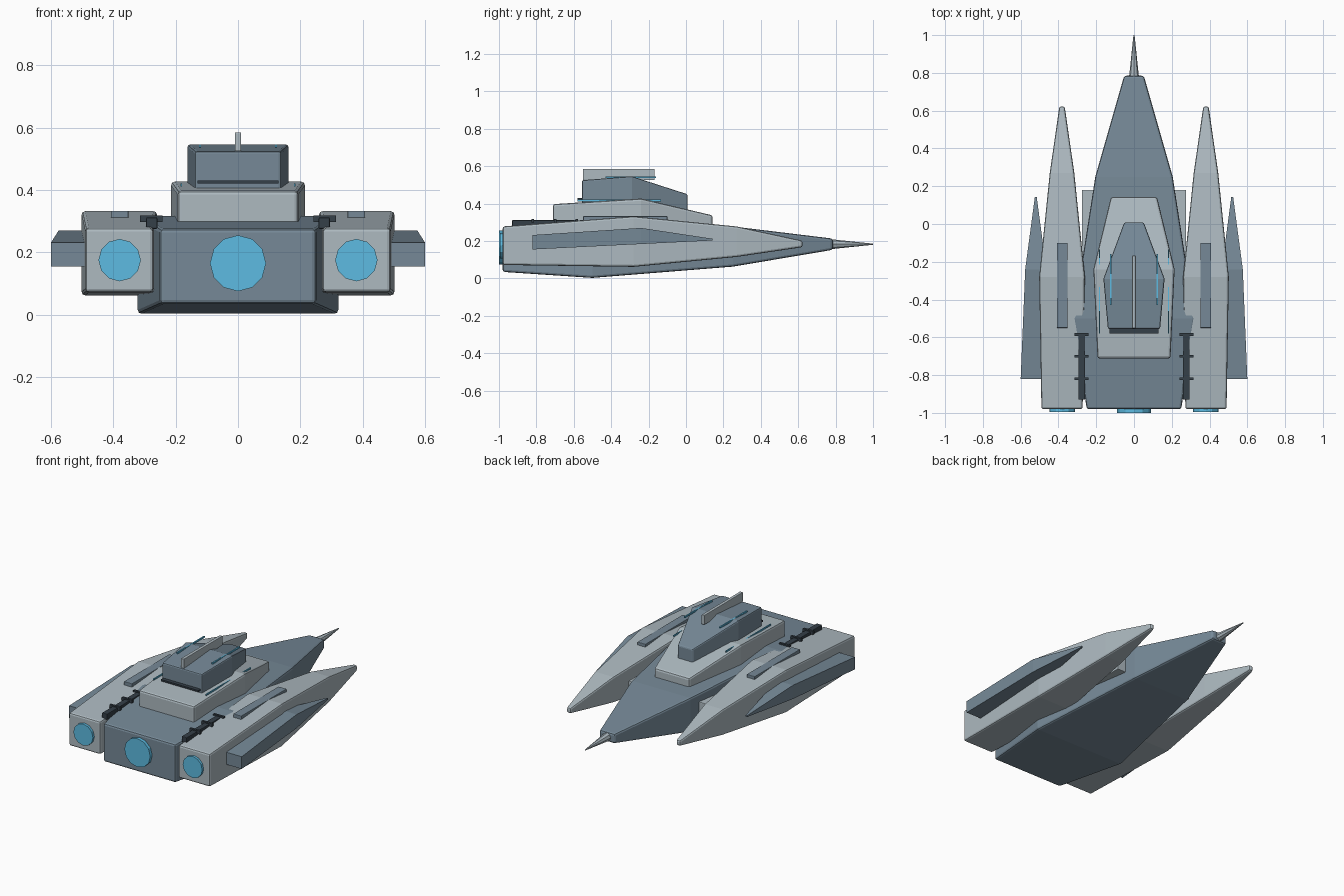
import bpy, bmesh, math

if "Cube" in bpy.data.objects:
    bpy.data.objects.remove(bpy.data.objects["Cube"])


def material(name, rgb):
    m = bpy.data.materials.new(name)
    m.diffuse_color = (*rgb, 1)
    m.use_nodes = True
    m.node_tree.nodes["Principled BSDF"].inputs["Base Color"].default_value = m.diffuse_color
    return m


HULL = material("hull_slate", (0.18, 0.25, 0.31))
LIGHT = material("light_panel", (0.42, 0.49, 0.53))
DARK = material("dark_metal", (0.035, 0.05, 0.065))
GLOW = material("blue_glow", (0.11, 0.50, 0.76))


def finish(name, bm, mat, bevel):
    bmesh.ops.recalc_face_normals(bm, faces=bm.faces)
    me = bpy.data.meshes.new(name)
    bm.to_mesh(me)
    bm.free()
    me.materials.append(mat)
    ob = bpy.data.objects.new(name, me)
    bpy.context.collection.objects.link(ob)
    if bevel:
        mod = ob.modifiers.new("edge_bevel", "BEVEL")
        mod.width, mod.segments = bevel, 2
        mod.limit_method = "ANGLE"
        mod.angle_limit = math.radians(35)
    return ob


def loft(name, cx, sections, mat, bevel=0.0):
    """Rectangular sections (y, half width, bottom z, top z) joined along y."""
    bm = bmesh.new()
    rings = []
    for y, w, z0, z1 in sections:
        pts = ((cx - w, z0), (cx + w, z0), (cx + w, z1), (cx - w, z1))
        rings.append([bm.verts.new((x, y, z)) for x, z in pts])
    for a, b in zip(rings, rings[1:]):
        for i in range(4):
            j = (i + 1) % 4
            bm.faces.new((a[i], a[j], b[j], b[i]))
    bm.faces.new(rings[0])
    bm.faces.new(rings[-1])
    return finish(name, bm, mat, bevel)


def box(name, cx, w, y0, y1, z0, z1, mat, bevel=0.0):
    return loft(name, cx, [(y0, w, z0, z1), (y1, w, z0, z1)], mat, bevel)


def cylinder_y(name, x, z, y0, y1, r0, r1, sides, mat):
    bpy.ops.mesh.primitive_cone_add(vertices=sides, radius1=r0, radius2=r1,
                                    depth=y1 - y0, location=(x, (y0 + y1) / 2, z),
                                    rotation=(-math.pi / 2, 0, 0))
    ob = bpy.context.object
    ob.name = name
    ob.data.materials.append(mat)
    return ob


# Central hull and nose spike
loft("main_hull", 0, [(-0.98, 0.25, 0.035, 0.275), (-0.5, 0.322, 0.003, 0.317),
                      (0.25, 0.205, 0.063, 0.278), (0.785, 0.052, 0.153, 0.213)], HULL, 0.012)
cylinder_y("nose_spike", 0, 0.183, 0.77, 1.0, 0.027, 0.003, 8, LIGHT)
cylinder_y("main_engine", 0, 0.165, -1.0, -0.96, 0.09, 0.09, 12, GLOW)

# Stepped superstructure
loft("upper_deck", 0, [(-0.712, 0.193, 0.27, 0.397), (-0.24, 0.215, 0.27, 0.427),
                       (0.143, 0.122, 0.27, 0.337)], LIGHT, 0.012)
loft("bridge", 0, [(-0.556, 0.138, 0.37, 0.525), (-0.29, 0.162, 0.37, 0.546),
                   (0.008, 0.052, 0.35, 0.45)], HULL, 0.008)
box("bridge_rear_ledge", 0, 0.13, -0.58, -0.5, 0.421, 0.431, DARK)
box("dorsal_fin", 0, 0.01, -0.552, -0.168, 0.525, 0.585, LIGHT, 0.003)

# Paired parts
for side, s in (("left", -1), ("right", 1)):
    loft(f"{side}_pod", s * 0.381, [(-0.98, 0.109, 0.072, 0.278), (-0.28, 0.121, 0.062, 0.332),
                                    (0.27, 0.065, 0.115, 0.278), (0.623, 0.014, 0.167, 0.202)],
         LIGHT, 0.011)
    cylinder_y(f"{side}_engine", s * 0.38, 0.175, -0.995, -0.96, 0.068, 0.068, 12, GLOW)
    loft(f"{side}_outer_wing", s * 0.52, [(-0.82, 0.08, 0.155, 0.232), (-0.24, 0.056, 0.184, 0.27),
                                          (0.143, 0.005, 0.203, 0.212)], HULL)
    box(f"{side}_pod_strut", s * 0.24, 0.036, -0.3, 0.18, 0.13, 0.23, LIGHT, 0.004)
    box(f"{side}_pod_panel", s * 0.38, 0.028, -0.55, -0.1, 0.306, 0.333, HULL, 0.003)
    box(f"{side}_bridge_light", s * 0.122, 0.004, -0.43, -0.16, 0.537, 0.546, GLOW)
    box(f"{side}_deck_light", s * 0.182, 0.003, -0.58, -0.135, 0.412, 0.421, GLOW)
    # Conduit running along the rear seam, with cross clamps
    box(f"{side}_conduit", s * 0.277, 0.018, -0.93, -0.58, 0.275, 0.312, DARK, 0.004)
    for i, y in enumerate((-0.585, -0.7, -0.82)):
        box(f"{side}_conduit_clamp_{i + 1}", s * 0.278, 0.036, y - 0.007, y + 0.007,
            0.298, 0.319, DARK)
